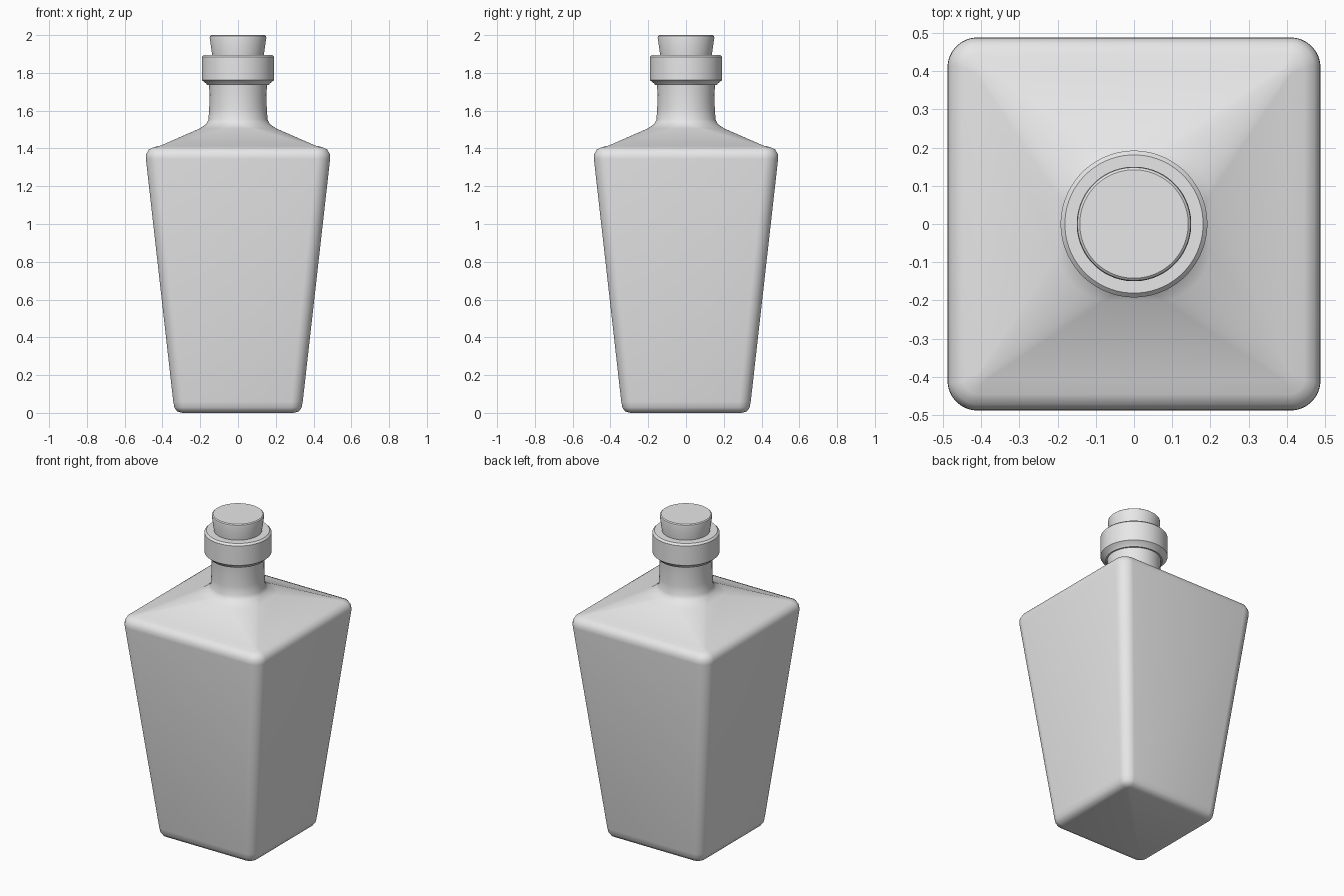
import bpy, bmesh, math

cube = bpy.data.objects.get("Cube")
if cube:
    bpy.data.objects.remove(cube, do_unlink=True)

grey = bpy.data.materials.new("light_grey")
grey.use_nodes = True
colour = (0.8, 0.8, 0.8, 1)
grey.diffuse_color = colour
grey.node_tree.nodes["Principled BSDF"].inputs["Base Color"].default_value = colour


def ring_points(half, radius, z, per_corner):
    """Rounded square outline; it is a circle when radius equals half."""
    points = []
    for i in range(4 * per_corner):
        a = (i + 0.5) / per_corner * math.pi / 2
        cx = math.copysign(half - radius, math.cos(a))
        cy = math.copysign(half - radius, math.sin(a))
        points.append((cx + radius * math.cos(a), cy + radius * math.sin(a), z))
    return points


def loft(name, sections, per_corner, angle):
    """Skin a stack of (half width, corner radius, height) sections."""
    bm = bmesh.new()
    rings = [[bm.verts.new(p) for p in ring_points(h, r, z, per_corner)]
             for h, r, z in sections]
    count = 4 * per_corner
    for low, high in zip(rings, rings[1:]):
        for i in range(count):
            j = (i + 1) % count
            bm.faces.new((low[i], low[j], high[j], high[i]))
    bm.faces.new(rings[0][::-1])
    bm.faces.new(rings[-1])
    mesh = bpy.data.meshes.new(name)
    bm.to_mesh(mesh)
    bm.free()
    mesh.materials.append(grey)
    obj = bpy.data.objects.new(name, mesh)
    bpy.context.collection.objects.link(obj)
    bpy.ops.object.select_all(action='DESELECT')
    obj.select_set(True)
    bpy.context.view_layer.objects.active = obj
    bpy.ops.object.shade_smooth_by_angle(angle=math.radians(angle))
    return obj


def turned(name, profile, angle=30):
    return loft(name, [(r, r, z) for r, z in profile], 16, angle)


# Tapered square body, sloping shoulders and round neck
loft("bottle_body", [
    (0.295, 0.02, 0.0), (0.322, 0.045, 0.008), (0.337, 0.06, 0.028),
    (0.343, 0.065, 0.06),
    (0.488, 0.078, 1.345), (0.487, 0.077, 1.37), (0.472, 0.062, 1.395),
    (0.446, 0.04, 1.407), (0.41, 0.02, 1.415),
    (0.20, 0.135, 1.507), (0.168, 0.155, 1.53), (0.157, 0.157, 1.553),
    (0.153, 0.153, 1.61), (0.151, 0.151, 1.69), (0.155, 0.155, 1.745),
], 10, 50)

# Thick collar around the mouth
turned("mouth_collar", [
    (0.14, 1.735), (0.163, 1.735), (0.17, 1.745), (0.192, 1.762),
    (0.192, 1.885), (0.181, 1.896), (0.13, 1.896),
])

# Tapered stopper
turned("stopper", [
    (0.134, 1.86), (0.137, 1.896), (0.15, 1.985), (0.148, 1.995), (0.142, 2.0),
])
